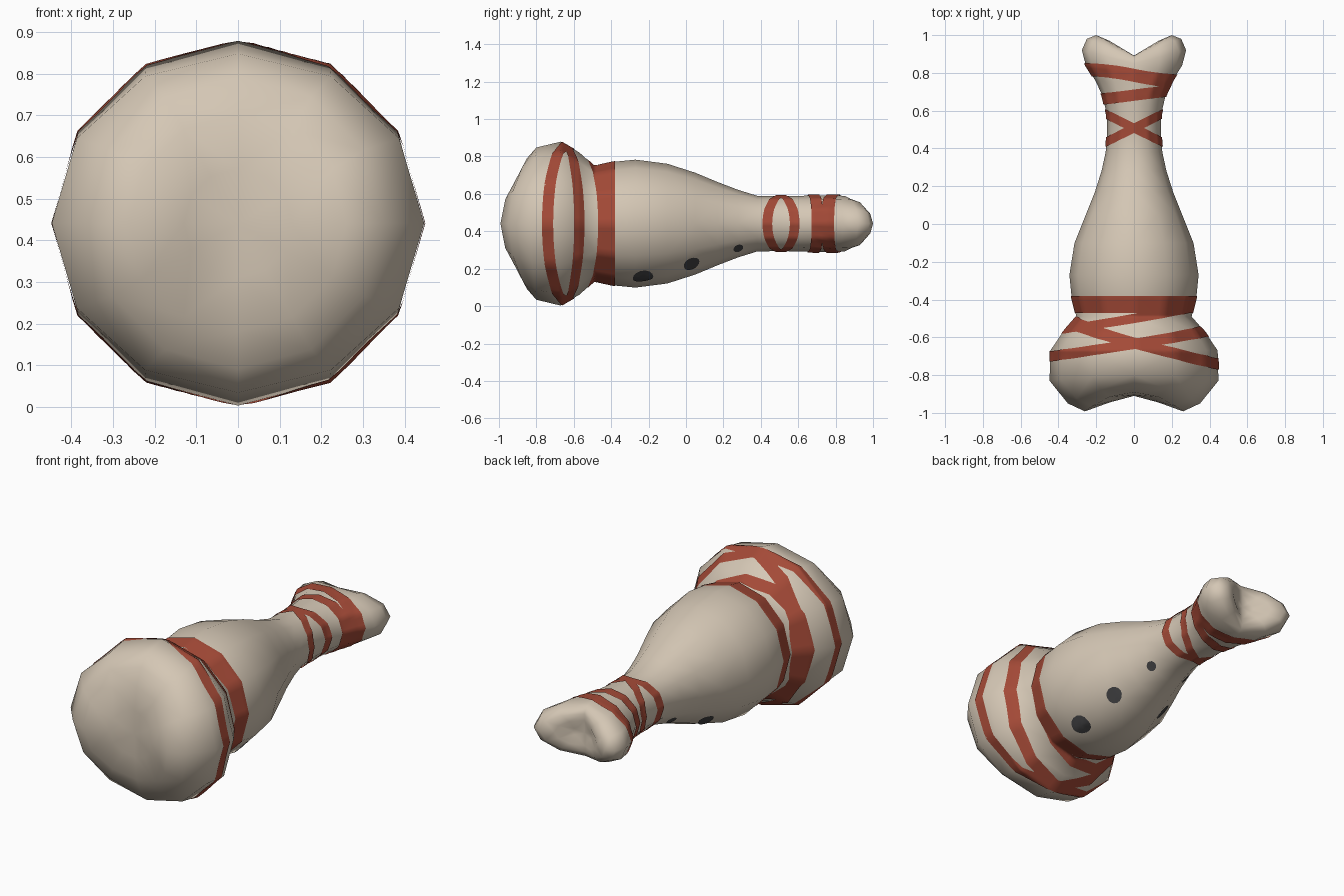
import bpy, bmesh, math
from mathutils import Vector
from mathutils.bvhtree import BVHTree

if "Cube" in bpy.data.objects:
    bpy.data.objects.remove(bpy.data.objects["Cube"])

CZ = 0.441    # height of the long axis
SIDES = 12


def material(name, rgb):
    m = bpy.data.materials.new(name)
    m.diffuse_color = (*rgb, 1)
    m.use_nodes = True
    m.node_tree.nodes["Principled BSDF"].inputs["Base Color"].default_value = m.diffuse_color
    return m


bone = material("bone", (0.66, 0.57, 0.46))
red = material("red_wrap", (0.37, 0.068, 0.038))
dark = material("dark_hole", (0.055, 0.055, 0.058))


def finish(bm, name, mat):
    me = bpy.data.meshes.new(name)
    bm.normal_update()
    bm.to_mesh(me)
    me.materials.append(mat)
    for p in me.polygons:
        p.use_smooth = True
    ob = bpy.data.objects.new(name, me)
    bpy.context.collection.objects.link(ob)
    return ob


# Body rings: (y at the sides, y at top and bottom, half width, half height)
rings = [
    (-0.945, -0.905, 0.13, 0.13), (-0.992, -0.89, 0.26, 0.26),
    (-0.95, -0.85, 0.35, 0.35), (-0.83, -0.80, 0.447, 0.407),
    (-0.67, -0.67, 0.443, 0.438), (-0.57, -0.57, 0.375, 0.38),
    (-0.49, -0.49, 0.305, 0.308), (-0.39, -0.39, 0.33, 0.33),
    (-0.27, -0.27, 0.342, 0.342), (-0.10, -0.10, 0.315, 0.32),
    (0.05, 0.05, 0.255, 0.272), (0.17, 0.17, 0.207, 0.222),
    (0.28, 0.28, 0.172, 0.18), (0.38, 0.38, 0.15, 0.149),
    (0.48, 0.48, 0.142, 0.147), (0.58, 0.58, 0.144, 0.148),
    (0.68, 0.68, 0.167, 0.15), (0.76, 0.74, 0.205, 0.151),
    (0.84, 0.80, 0.255, 0.151), (0.92, 0.85, 0.276, 0.148),
    (0.98, 0.88, 0.25, 0.132), (1.0, 0.89, 0.20, 0.105),
    (0.97, 0.892, 0.13, 0.07), (0.91, 0.89, 0.06, 0.035),
]
bm = bmesh.new()
loops = []
for ys, yt, rx, rz in rings:
    loop = []
    for i in range(SIDES):
        a = math.tau * i / SIDES
        c = abs(math.cos(a))
        t = c if ys > 0 else c * c       # knob tips are rounder than the front lobes
        loop.append(bm.verts.new((rx * math.cos(a), yt + (ys - yt) * t,
                                  CZ + rz * math.sin(a))))
    loops.append(loop)
for a, b in zip(loops, loops[1:]):
    for i in range(SIDES):
        j = (i + 1) % SIDES
        bm.faces.new((a[i], a[j], b[j], b[i]))
for loop, y in ((loops[0], -0.91), (loops[-1], 0.89)):
    tip = bm.verts.new((0, y, CZ))
    for i in range(SIDES):
        bm.faces.new((loop[i], loop[(i + 1) % SIDES], tip))
bmesh.ops.recalc_face_normals(bm, faces=bm.faces)
bmesh.ops.triangulate(bm, faces=bm.faces)
tree = BVHTree.FromBMesh(bm)
finish(bm, "body", bone)
bm.free()


def on_skin(y, a, lift):
    """Point on the body surface at length y and angle a, raised slightly."""
    d = Vector((math.cos(a), 0, math.sin(a)))
    hit, n, _, _ = tree.ray_cast(Vector((0, y, CZ)), d)
    return hit + d * lift


def wrap(name, y, tilt, width, lift):
    """Thin tilted band hugging the body."""
    n, m = 72, 8
    bm = bmesh.new()
    g = [[bm.verts.new(on_skin(y + tilt * math.cos(math.tau * i / n)
                               + width * (k / m - 0.5), math.tau * i / n, lift))
          for k in range(m + 1)] for i in range(n)]
    for i in range(n):
        for k in range(m):
            p, q = g[i], g[(i + 1) % n]
            bm.faces.new((p[k], q[k], q[k + 1], p[k + 1]))
    bmesh.ops.recalc_face_normals(bm, faces=bm.faces)
    # an open band: make sure it faces outward
    f = next(iter(bm.faces))
    c = f.calc_center_median()
    if f.normal.dot(Vector((c.x, 0, c.z - CZ))) < 0:
        bmesh.ops.reverse_faces(bm, faces=bm.faces)
    finish(bm, name, red)
    bm.free()


# Wraps: (y, tilt, width)
wraps = {
    "collar_wrap": (-0.425, 0.0, 0.09),
    "collar_cross_wrap": (-0.50, 0.055, 0.05),
    "head_wrap_a": (-0.635, 0.065, 0.055),
    "head_wrap_b": (-0.63, -0.11, 0.06),
    "neck_wrap_a": (0.508, 0.073, 0.052),
    "neck_wrap_b": (0.508, -0.073, 0.052),
    "fork_wrap_a": (0.787, -0.03, 0.07),
    "fork_wrap_b": (0.682, 0.02, 0.06),
}
for k, (name, (y, tilt, width)) in enumerate(wraps.items()):
    wrap(name, y, tilt, width, 0.003 + 0.0004 * k)

# Round dark holes on the underside: (y, angle in degrees, radius)
holes = [(-0.23, -59, 0.055), (0.03, -53, 0.042), (0.28, -49, 0.026),
         (0.05, -127, 0.042), (0.29, -131, 0.027)]
for k, (y, deg, r) in enumerate(holes):
    bm = bmesh.new()
    a0 = math.radians(deg)
    base = on_skin(y, a0, 0)
    dist = math.hypot(base.x, base.z - CZ)
    prev = None
    mid = bm.verts.new(on_skin(y, a0, 0.004))
    for s in (0.5, 1.0):
        cur = [bm.verts.new(on_skin(y + s * r * math.cos(t), a0 + s * r / dist * math.sin(t), 0.004))
               for t in (math.tau * i / 14 for i in range(14))]
        for i in range(14):
            j = (i + 1) % 14
            bm.faces.new((mid, cur[j], cur[i]) if prev is None
                         else (prev[i], prev[j], cur[j], cur[i]))
        prev = cur
    bmesh.ops.recalc_face_normals(bm, faces=bm.faces)
    f = next(iter(bm.faces))
    if f.normal.dot(Vector((base.x, 0, base.z - CZ))) < 0:
        bmesh.ops.reverse_faces(bm, faces=bm.faces)
    finish(bm, f"hole_{k + 1}", dark)
    bm.free()
